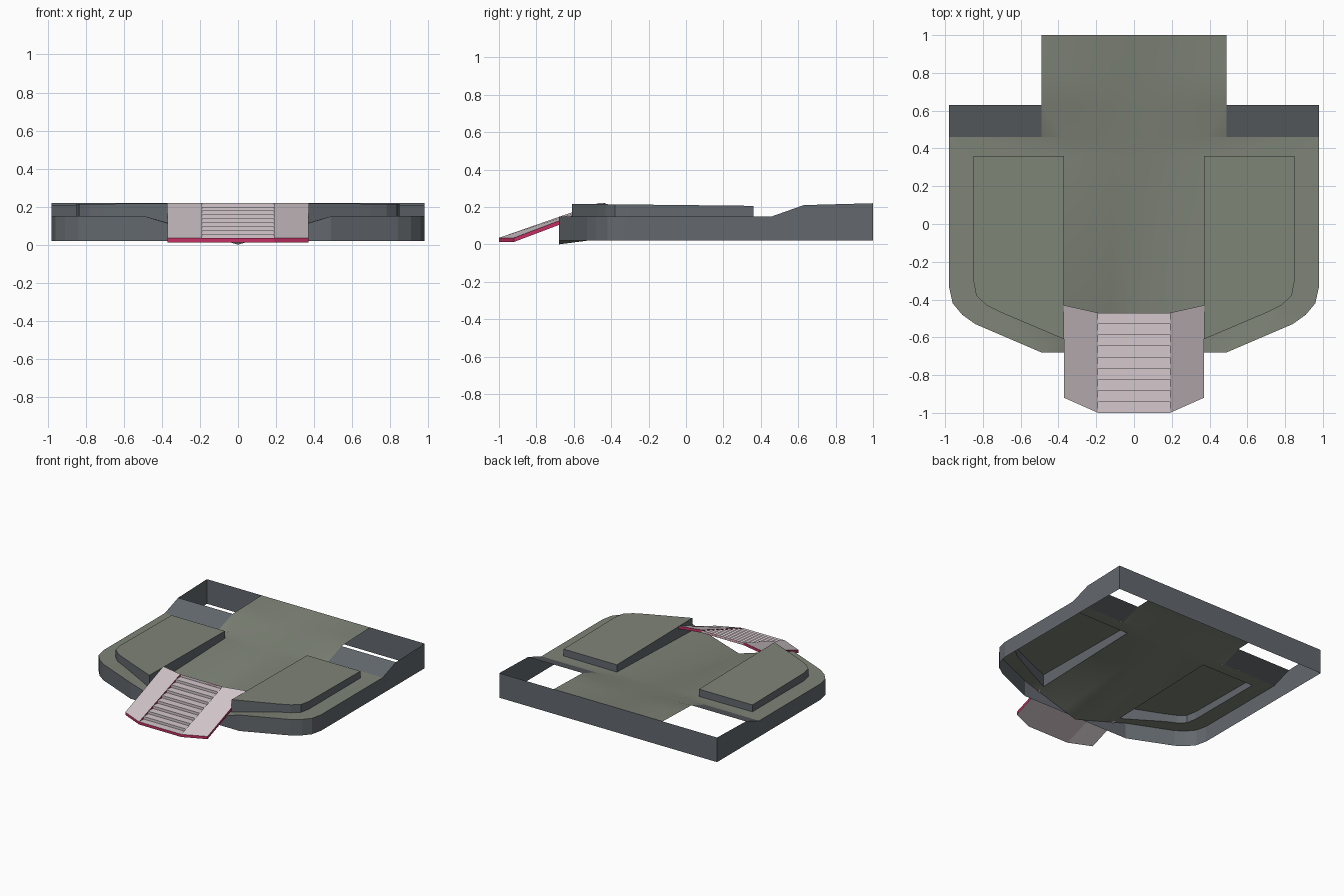
import bpy, bmesh, math

if "Cube" in bpy.data.objects:
    bpy.data.objects.remove(bpy.data.objects["Cube"])

def mat(name, c):
    m = bpy.data.materials.new(name)
    m.diffuse_color = (*c, 1)
    m.use_nodes = True
    m.node_tree.nodes["Principled BSDF"].inputs["Base Color"].default_value = m.diffuse_color
    return m

OLIVE = mat("olive floor", (0.21, 0.23, 0.185))
GREY = mat("dark grey wall", (0.125, 0.14, 0.155))
PINK = mat("pale pink grey", (0.66, 0.58, 0.61))
MAGENTA = mat("magenta trim", (0.56, 0.03, 0.13))

def lerp(a, b, t):
    return a + (b - a) * t

def floor_z(x, y):
    """Shallow valley: the middle climbs from front to back, the rims stay level."""
    mid = 0.131 * (y + 0.68)
    if y < 0.46:
        rim = 0.15
    elif y < 0.63:
        rim = lerp(0.15, 0.21, (y - 0.46) / 0.17)
    else:
        rim = lerp(0.21, 0.22, (y - 0.63) / 0.37)
    return lerp(mid, rim, min(abs(x) / 0.49, 1))

def build(name, faces, mats, smooth=False):
    """faces: list of (points, material index); the right half is mirrored in x."""
    bm = bmesh.new()
    for pts, mi in faces:
        f = bm.faces.new([bm.verts.new(p) for p in pts])
        f.material_index = mi
    bmesh.ops.remove_doubles(bm, verts=bm.verts, dist=0.0005)
    bmesh.ops.recalc_face_normals(bm, faces=bm.faces)
    me = bpy.data.meshes.new(name)
    bm.to_mesh(me)
    bm.free()
    for m in mats:
        me.materials.append(m)
    ob = bpy.data.objects.new(name, me)
    bpy.context.collection.objects.link(ob)
    md = ob.modifiers.new("mirror", 'MIRROR')
    md.use_axis[0] = True
    md.merge_threshold = 0.0005
    if smooth:
        for p in me.polygons:
            p.use_smooth = True
    return ob

# matching outlines of hull and raised pad (right half)
HULL = [(.37, -.68), (.49, -.68), (.84, -.53), (.91, -.48), (.96, -.42),
        (.98, -.33), (.98, .46), (.37, .46)]
PAD = [(.37, -.61), (.37, -.61), (.70, -.47), (.78, -.43), (.835, -.38),
       (.85, -.30), (.85, .36), (.37, .36)]

def on_floor(p):
    return (p[0], p[1], floor_z(*p))

# floor: central valley plus the ledge around the pad
faces = []
xs = [0, .12, .25, .37, .49]
ys = [-.68, -.61, -.35, -.1, .15, .36, .46, .63, .8, 1]
for x0, x1 in zip(xs, xs[1:]):
    for y0, y1 in zip(ys, ys[1:]):
        if x0 < .36 or y0 > .45:
            faces.append(([on_floor(p) for p in
                           ((x0, y0), (x1, y0), (x1, y1), (x0, y1))], 0))
for i in range(7):
    ring = [HULL[i], HULL[i + 1], PAD[i + 1]]
    if PAD[i] != PAD[i + 1]:
        ring.append(PAD[i])
    faces.append(([on_floor(p) for p in ring], 0))
build("floor", faces, [OLIVE], smooth=True)

# raised pads: olive top, grey sides
def on_top(p):
    return (p[0], p[1], 0.21 - 0.011 * p[1])

loop = PAD[1:]
faces = [([on_top(p) for p in loop], 0)]
for a, b in zip(loop, loop[1:] + loop[:1]):
    faces.append(([on_floor(a), on_floor(b), on_top(b), on_top(a)], 1))
build("raised_pads", faces, [OLIVE, GREY])

# thin outer wall
path = [(.07, -.68), (.25, -.68)] + HULL[:7] + [(.98, .63), (.98, 1), (.49, 1), (0, 1)]
faces = []
for a, b in zip(path, path[1:]):
    faces.append(([(*a, .02), (*b, .02), on_floor(b), on_floor(a)], 0))
build("outer_wall", faces, [GREY])

# short ramps in front of the two open rear wells
build("rear_ramps", [([(.49, .46, .15), (.98, .46, .15),
                       (.98, .63, .21), (.49, .63, .21)], 0)], [GREY])

# staircase
N, T = 9, 0.022
def step_line(y):
    return 0.035 + 0.349 * (y + 1)

prof = []
for i in range(N):
    y0, y1 = -1 + .53 * i / N, -1 + .53 * (i + 1) / N
    prof += [(y0, step_line(y0)), (y1, step_line(y0))]
prof.append((-.47, step_line(-.47)))
W = .19
faces = [([(0, y0, z0), (W, y0, z0), (W, y1, z1), (0, y1, z1)], 0)
         for (y0, z0), (y1, z1) in zip(prof, prof[1:])]
low = [(-.47, step_line(-.47) - T), (-1, step_line(-1) - T)]
faces.append(([(0, *low[0]), (W, *low[0]), (W, *low[1]), (0, *low[1])], 0))
for t, b in ((prof[0], low[1]), (prof[-1], low[0])):
    faces.append(([(0, *t), (W, *t), (W, *b), (0, *b)], 1))
faces.append(([(W, y, z) for y, z in prof + low], 1))
build("stairs", faces, [PINK, MAGENTA])

# sloping side panels of the staircase
top = [(.19, -1, .035), (.37, -.92, .035), (.37, -.43, .22), (.19, -.47, .22)]
bot = [(x, y, z - T) for x, y, z in top]
faces = [(top, 0), (bot[::-1], 0)]
for i in range(4):
    j = (i + 1) % 4
    faces.append(([top[i], bot[i], bot[j], top[j]], 1))
build("stair_side_panels", faces, [PINK, MAGENTA])
